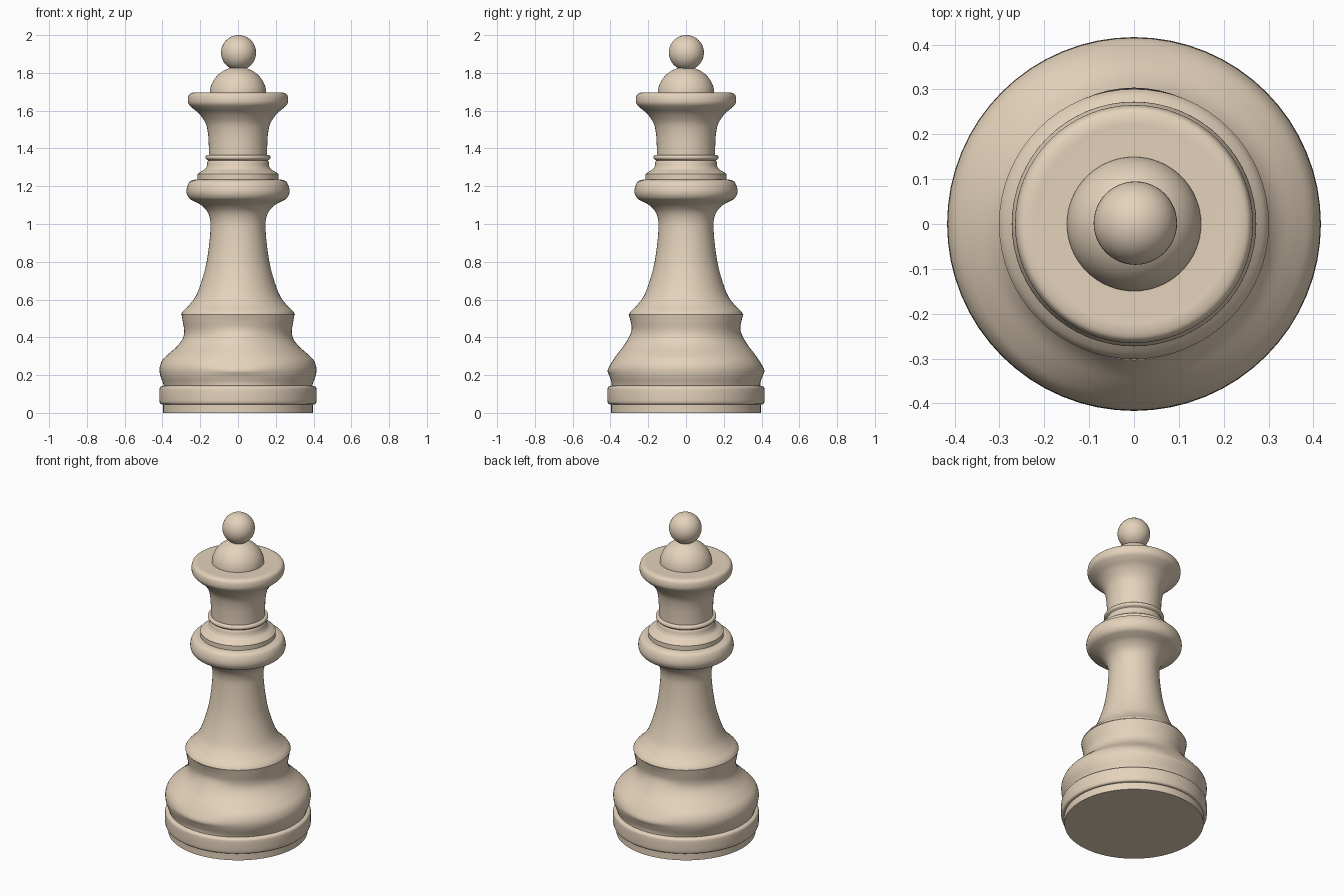
import bpy, bmesh, math
from mathutils import Vector

if "Cube" in bpy.data.objects:
    bpy.data.objects.remove(bpy.data.objects["Cube"])

SEGS = 64


def smooth_run(pts, steps=4):
    """Spline through (radius, z) points; two points stay a straight line."""
    p = [Vector(q) for q in pts]
    if len(p) < 3:
        return p
    p = [2 * p[0] - p[1]] + p + [2 * p[-1] - p[-2]]
    out = []
    for a, b, c, d in zip(p, p[1:], p[2:], p[3:]):
        for i in range(steps):
            t = i / steps
            out.append(0.5 * (2 * b + (c - a) * t + (2 * a - 5 * b + 4 * c - d) * t * t
                              + (3 * b - a - 3 * c + d) * t ** 3))
    return out + [p[-2]]


def lathe(name, runs, side_runs=None, cap_bottom=False):
    """Revolve smooth runs, meeting at crisp corners. side_runs: profile towards +-y."""
    def profile(rs):
        out = []
        for r in rs:
            pts = smooth_run(r)
            out += pts[1:] if out and (out[-1] - pts[0]).length < 1e-5 else pts
        return out
    main = profile(runs)
    side = profile(side_runs) if side_runs else main
    bm = bmesh.new()
    rings = []
    for a, b in zip(main, side):
        ring = []
        for k in range(SEGS):
            t = 2 * math.pi * k / SEGS
            q = a.lerp(b, abs(math.sin(t)) ** 12)
            ring.append(bm.verts.new((q.x * math.cos(t), q.x * math.sin(t), q.y)))
        rings.append(ring)
    for lo, hi in zip(rings, rings[1:]):
        for k in range(SEGS):
            n = (k + 1) % SEGS
            bm.faces.new((lo[k], lo[n], hi[n], hi[k]))
    if cap_bottom:
        bm.faces.new(rings[0][::-1])
    bmesh.ops.remove_doubles(bm, verts=bm.verts, dist=1e-5)
    mesh = bpy.data.meshes.new(name)
    bm.to_mesh(mesh)
    bm.free()
    ob = bpy.data.objects.new(name, mesh)
    bpy.context.collection.objects.link(ob)
    finish(ob)


def finish(ob):
    mat = bpy.data.materials.get("wood") or bpy.data.materials.new("wood")
    mat.diffuse_color = (0.78, 0.65, 0.50, 1)
    mat.use_nodes = True
    mat.node_tree.nodes["Principled BSDF"].inputs["Base Color"].default_value = mat.diffuse_color
    ob.data.materials.append(mat)
    bpy.ops.object.select_all(action='DESELECT')
    ob.select_set(True)
    bpy.context.view_layer.objects.active = ob
    bpy.ops.object.shade_smooth_by_angle(angle=math.radians(35))


# Foot disc with rounded band
lathe("foot", [
    [(0.397, 0), (0.397, 0.045)],
    [(0.397, 0.045), (0.41, 0.048), (0.416, 0.065), (0.416, 0.12), (0.41, 0.138), (0.393, 0.144)],
], cap_bottom=True)

# Swelling base body, pinched a little towards front and back
lathe("base_body", [
    [(0.393, 0.144), (0.398, 0.16), (0.412, 0.20), (0.415, 0.24), (0.40, 0.28), (0.365, 0.315),
     (0.32, 0.355), (0.292, 0.395), (0.285, 0.435), (0.292, 0.48), (0.299, 0.522)],
], [
    [(0.393, 0.144), (0.395, 0.165), (0.407, 0.20), (0.415, 0.225), (0.395, 0.265), (0.365, 0.31),
     (0.33, 0.355), (0.303, 0.40), (0.288, 0.44), (0.292, 0.48), (0.304, 0.522)],
])

# Shoulder and slender stem
lathe("stem", [
    [(0.301, 0.522), (0.29, 0.54), (0.262, 0.566)],
    [(0.262, 0.566), (0.225, 0.615), (0.195, 0.69), (0.17, 0.78), (0.154, 0.88),
     (0.146, 0.97), (0.147, 1.02), (0.162, 1.065), (0.195, 1.10), (0.232, 1.12)],
])

# Collar with stepped rings
lathe("collar", [
    [(0.232, 1.12), (0.257, 1.135), (0.271, 1.16), (0.271, 1.19), (0.258, 1.222), (0.236, 1.233), (0.215, 1.236)],
    [(0.215, 1.236), (0.215, 1.264)],
    [(0.215, 1.264), (0.20, 1.275), (0.175, 1.29), (0.163, 1.31)],
    [(0.163, 1.31), (0.163, 1.328)],
    [(0.163, 1.328), (0.159, 1.337), (0.17, 1.345), (0.172, 1.355), (0.167, 1.364), (0.154, 1.366)],
])

# Flared crown with flat top
lathe("crown", [
    [(0.154, 1.366), (0.155, 1.42), (0.159, 1.48), (0.172, 1.535), (0.205, 1.583), (0.24, 1.613),
     (0.262, 1.637), (0.265, 1.665), (0.257, 1.688), (0.235, 1.696), (0.21, 1.696)],
    [(0.21, 1.696), (0.148, 1.696)],
])

# Dome on the crown
n = 12
lathe("dome", [[(0.15 * math.cos(math.pi / 2 * i / n), 1.688 + 0.143 * math.sin(math.pi / 2 * i / n))
                for i in range(n + 1)]])

# Ball finial
bpy.ops.mesh.primitive_uv_sphere_add(segments=48, ring_count=24, radius=0.093, location=(0.003, 0.002, 1.907))
ball = bpy.context.object
ball.name = "ball_finial"
finish(ball)
